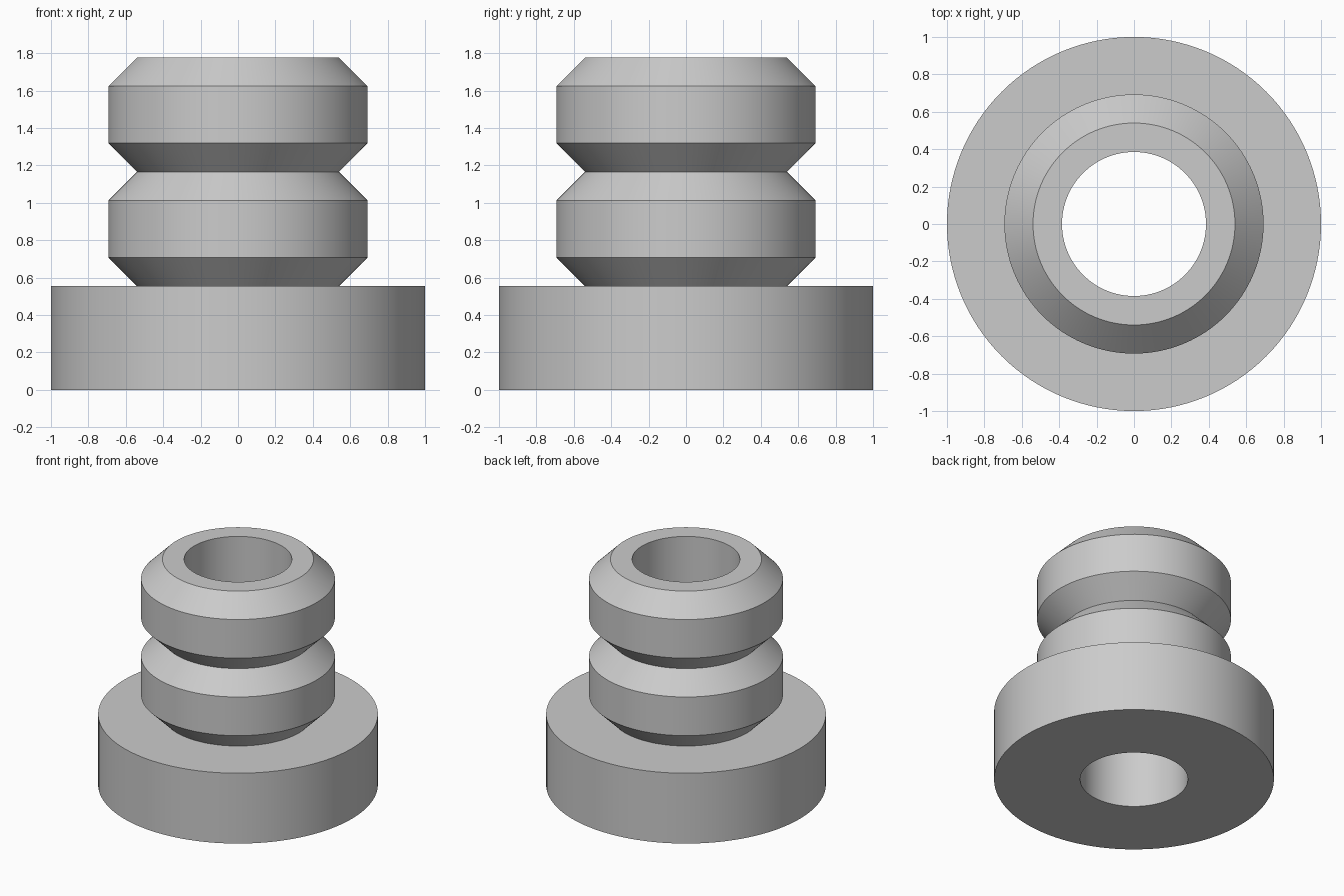
import bpy, bmesh
from math import cos, sin, pi, radians

SEGMENTS = 128
BORE = 0.385      # through-hole radius
FLANGE_TOP = 0.555
NECK, RIM = 0.54, 0.693
CHAMFER, BAND = 0.153, 0.305

cube = bpy.data.objects.get("Cube")
if cube:
    bpy.data.objects.remove(cube, do_unlink=True)

grey = bpy.data.materials.new("light grey")
grey.use_nodes = True
colour = (0.6, 0.6, 0.6, 1)
grey.diffuse_color = colour
grey.node_tree.nodes["Principled BSDF"].inputs["Base Color"].default_value = colour


def revolve(name, profile):
    """Turn a closed (radius, height) profile around the z axis."""
    bm = bmesh.new()
    rings = [[bm.verts.new((r * cos(2 * pi * i / SEGMENTS), r * sin(2 * pi * i / SEGMENTS), z))
              for i in range(SEGMENTS)] for r, z in profile]
    for k, low in enumerate(rings):
        high = rings[(k + 1) % len(rings)]
        for i in range(SEGMENTS):
            j = (i + 1) % SEGMENTS
            bm.faces.new((low[i], low[j], high[j], high[i]))
    bmesh.ops.recalc_face_normals(bm, faces=bm.faces)
    mesh = bpy.data.meshes.new(name)
    bm.to_mesh(mesh)
    bm.free()
    mesh.materials.append(grey)
    obj = bpy.data.objects.new(name, mesh)
    bpy.context.collection.objects.link(obj)
    bpy.ops.object.select_all(action="DESELECT")
    obj.select_set(True)
    bpy.context.view_layer.objects.active = obj
    bpy.ops.object.shade_smooth_by_angle(angle=radians(30))
    return obj


# Wide base flange
profile = [(BORE, 0), (1, 0), (1, FLANGE_TOP), (NECK, FLANGE_TOP)]

# Two stacked bands, chamfered above and below
z = FLANGE_TOP
for band in range(2):
    profile += [(RIM, z + CHAMFER), (RIM, z + CHAMFER + BAND), (NECK, z + 2 * CHAMFER + BAND)]
    z += 2 * CHAMFER + BAND

# Top edge of the bore closes the profile
profile.append((BORE, z))
revolve("flanged_bushing", profile)
